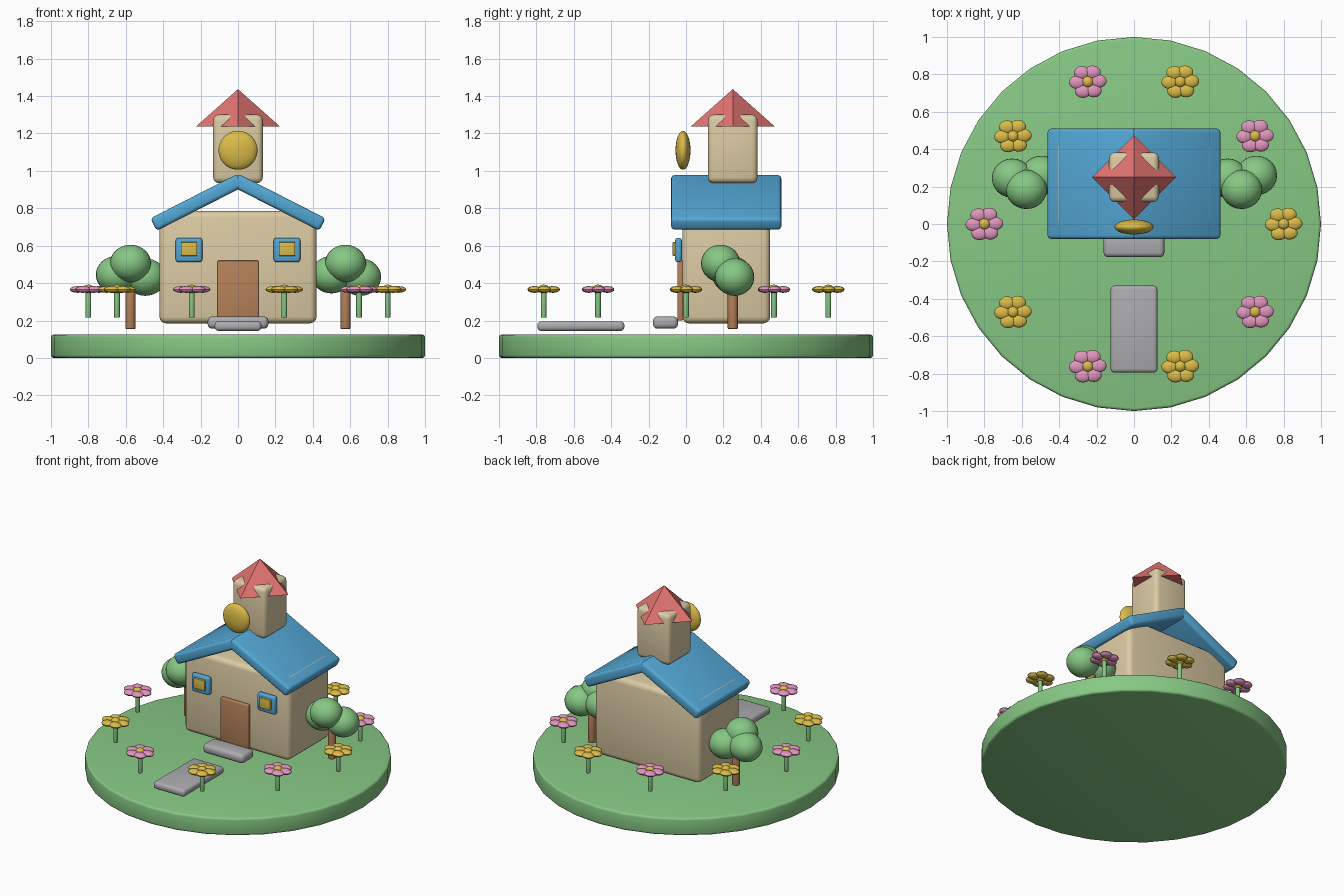
import bpy, bmesh
from math import sin, cos, radians
from mathutils import Matrix, Vector

cube = bpy.data.objects.get("Cube")
if cube:
    bpy.data.objects.remove(cube, do_unlink=True)


def srgb_to_linear(v):
    return v / 12.92 if v <= 0.04045 else ((v + 0.055) / 1.055) ** 2.4


def material(name, *rgb):
    color = [srgb_to_linear(v / 255) for v in rgb] + [1]
    mat = bpy.data.materials.new(name)
    mat.use_nodes = True
    mat.diffuse_color = color
    bsdf = next(n for n in mat.node_tree.nodes if n.type == 'BSDF_PRINCIPLED')
    bsdf.inputs["Base Color"].default_value = color
    return mat


GREEN = material("leaf green", 135, 200, 132)
BEIGE = material("warm plaster", 220, 203, 164)
BLUE = material("roof blue", 84, 168, 214)
RED = material("tile red", 226, 116, 114)
GOLD = material("gold", 220, 188, 72)
PINK = material("petal pink", 226, 150, 190)
BROWN = material("wood brown", 182, 130, 90)
GREY = material("stone grey", 172, 172, 176)


def finish(name, bm, mat, bevel=0.0, matrix=Matrix(), smooth=True):
    """Bevel the hard edges, place the mesh and link it as an object."""
    if bevel:
        bm.normal_update()
        hard = [e for e in bm.edges if e.calc_face_angle(0) > radians(45)]
        bmesh.ops.bevel(bm, geom=hard, offset=bevel, segments=3,
                        profile=0.5, affect='EDGES')
    bm.transform(matrix)
    bmesh.ops.recalc_face_normals(bm, faces=bm.faces)
    mesh = bpy.data.meshes.new(name)
    bm.to_mesh(mesh)
    bm.free()
    if smooth:
        mesh.polygons.foreach_set("use_smooth", [True] * len(mesh.polygons))
        mesh.set_sharp_from_angle(angle=radians(35))
    mesh.materials.append(mat)
    obj = bpy.data.objects.new(name, mesh)
    bpy.context.collection.objects.link(obj)
    return obj


def box(name, center, size, mat, bevel, tilt=0.0):
    bm = bmesh.new()
    bmesh.ops.create_cube(bm, size=1, matrix=Matrix.Diagonal((*size, 1)))
    place = Matrix.Translation(center) @ Matrix.Rotation(tilt, 4, 'Y')
    return finish(name, bm, mat, bevel, place)


def cylinder(name, x, y, bottom, top, radius, mat, sides, bevel=0.0, tip=None, smooth=True):
    bm = bmesh.new()
    bmesh.ops.create_cone(bm, cap_ends=True, segments=sides, radius1=radius,
                          radius2=radius if tip is None else tip, depth=top - bottom)
    place = Matrix.Translation((x, y, (bottom + top) / 2))
    return finish(name, bm, mat, bevel, place, smooth)


def ellipsoids(name, centers, radii, mat, u=24, v=16):
    bm = bmesh.new()
    for c in centers:
        bmesh.ops.create_uvsphere(
            bm, u_segments=u, v_segments=v, radius=1,
            matrix=Matrix.Translation(c) @ Matrix.Diagonal((*radii, 1)))
    return finish(name, bm, mat)


# Ground disc, path and doorstep
cylinder("ground", 0, 0, 0, 0.125, 1, GREEN, 32, bevel=0.015)
box("path_slab", (0, -0.562, 0.17), (0.25, 0.465, 0.052), GREY, 0.02)
box("doorstep", (0, -0.11, 0.189), (0.325, 0.135, 0.066), GREY, 0.025)

# House body and door
box("house_body", (0, 0.215, 0.485), (0.84, 0.47, 0.6), BEIGE, 0.035)
box("door", (0, -0.03, 0.36), (0.22, 0.03, 0.32), BROWN, 0.006)

# Windows and roof panels on both sides
pitch = radians(27)
for side, label in ((1, "left"), (-1, "right")):
    box(label + "_window_frame", (side * 0.262, -0.04, 0.577), (0.142, 0.036, 0.13), BLUE, 0.014)
    box(label + "_window_pane", (side * 0.262, -0.06, 0.582), (0.088, 0.024, 0.074), GOLD, 0.004)
    box(label + "_roof_panel", (side * 0.2175, 0.215, 0.832), (0.526, 0.59, 0.075),
        BLUE, 0.02, tilt=side * pitch)

# Tower with its pointed roof and round dial
box("tower", (0, 0.25, 1.118), (0.265, 0.265, 0.366), BEIGE, 0.03)
cylinder("tower_roof", 0, 0.25, 1.237, 1.437, 0.225, RED, 4, tip=0, smooth=False)
ellipsoids("tower_dial", [(0, -0.016, 1.11)], (0.104, 0.04, 0.104), GOLD, 32, 20)

# Trees: a trunk and three leaf clumps
for x, label in ((0.575, "left"), (-0.575, "right")):
    cylinder(label + "_tree_trunk", x, 0.25, 0.155, 0.42, 0.027, BROWN, 16, bevel=0.005)
    clumps = [(x, 0.185, 0.505), (x - 0.075, 0.245, 0.445), (x + 0.08, 0.26, 0.432)]
    ellipsoids(label + "_tree_leaves", clumps, (0.11, 0.105, 0.1), GREEN)

# Ring of flowers in alternating colours
for i in range(10):
    a = radians(36 * i)
    x, y, z = 0.8 * cos(a), 0.8 * sin(a), 0.366
    cylinder(f"flower_stem_{i}", x, y, 0.215, z, 0.015, GREEN, 12, bevel=0.004)
    petals = []
    for k in range(6):
        b = radians(60 * k + 3)
        petals.append((x + 0.057 * cos(b), y + 0.057 * sin(b), z))
    ellipsoids(f"flower_petals_{i}", petals, (0.044, 0.036, 0.018), PINK if i % 2 else GOLD, 14, 8)
    ellipsoids(f"flower_center_{i}", [(x, y, z + 0.002)], (0.031, 0.031, 0.024), GOLD, 14, 8)
